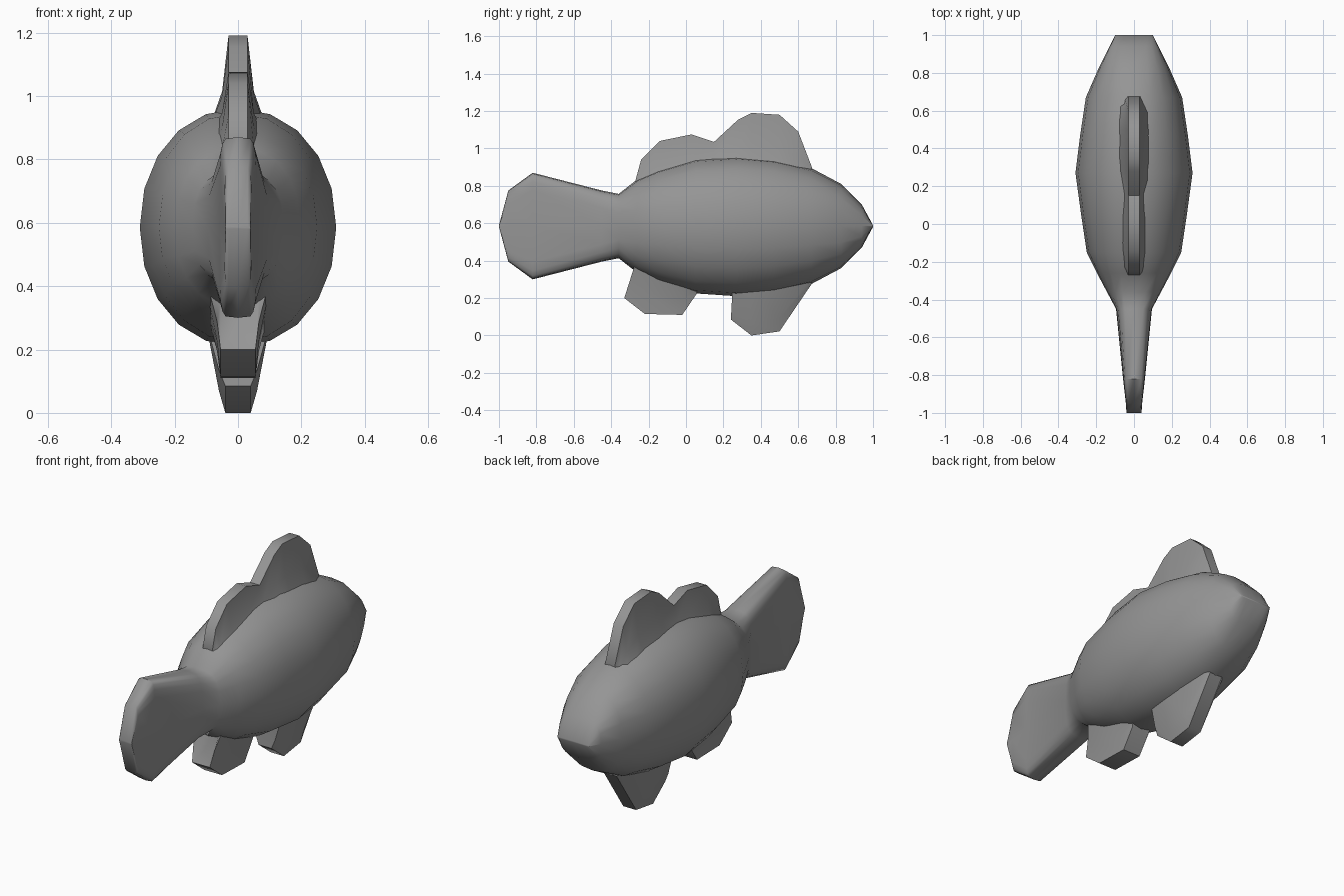
import bpy, bmesh, math

cube = bpy.data.objects.get("Cube")
if cube:
    bpy.data.objects.remove(cube)

grey = bpy.data.materials.new("plain grey")
grey.use_nodes = True
colour = (0.3, 0.3, 0.3, 1)
grey.diffuse_color = colour
grey.node_tree.nodes["Principled BSDF"].inputs["Base Color"].default_value = colour


def loft(name, sections, closed, angle):
    """Skin a list of equally long cross-sections and cap both ends."""
    bm = bmesh.new()
    rings = [[bm.verts.new(p) for p in s] for s in sections]
    n = len(rings[0])
    for a, b in zip(rings, rings[1:]):
        for i in range(n if closed else n - 1):
            j = (i + 1) % n
            bm.faces.new((a[i], a[j], b[j], b[i]))
    bm.faces.new(rings[0])
    bm.faces.new(rings[-1])
    bmesh.ops.remove_doubles(bm, verts=bm.verts, dist=0.0005)
    bmesh.ops.dissolve_degenerate(bm, edges=bm.edges, dist=0.0005)
    bmesh.ops.recalc_face_normals(bm, faces=bm.faces)
    mesh = bpy.data.meshes.new(name)
    bm.to_mesh(mesh)
    bm.free()
    mesh.materials.append(grey)
    ob = bpy.data.objects.new(name, mesh)
    bpy.context.collection.objects.link(ob)
    bpy.ops.object.select_all(action="DESELECT")
    ob.select_set(True)
    bpy.context.view_layer.objects.active = ob
    bpy.ops.object.shade_smooth_by_angle(angle=math.radians(angle))
    return ob


MID = 0.585


def oval(y, w, h, power):
    """Cross-section of the body; a higher power is boxier."""
    pts = []
    for i in range(20):
        a = math.tau * i / 20
        c, s = math.cos(a), math.sin(a)
        x = math.copysign(abs(c) ** (2 / power), c) * w
        z = math.copysign(abs(s) ** (2 / power), s) * h
        pts.append((x, y, MID + z))
    return pts


# Body and tail: y, half width, half height, boxiness
stations = [
    (1.0, 0.10, 0.004, 4), (0.94, 0.13, 0.115, 3.2), (0.83, 0.185, 0.225, 2.5),
    (0.67, 0.255, 0.31, 2.1), (0.47, 0.285, 0.358, 2.1), (0.27, 0.31, 0.375, 2.1),
    (0.05, 0.28, 0.36, 2.1), (-0.15, 0.25, 0.3, 2.1), (-0.26, 0.196, 0.25, 2.3),
    (-0.36, 0.143, 0.172, 2.8), (-0.45, 0.095, 0.19, 3.5), (-0.82, 0.058, 0.285, 6),
    (-0.95, 0.043, 0.19, 7), (-1.0, 0.04, 0.004, 8),
]
loft("body_and_tail", [oval(*s) for s in stations], True, 50)


def fin(name, tips, root_start, root_end, tip_w, mid_w, root_w, mid=0.5):
    """Fin from a rim outline in (y, z) and a hidden root line in the body."""
    sections = []
    first, last = tips[0][0], tips[-1][0]
    for y, z in tips:
        t = min(max((y - first) / (last - first), 0), 1)
        ry, rz = [a + (b - a) * t for a, b in zip(root_start, root_end)]
        # the root line arches with the body
        rz += math.sin(math.pi * t) * (0.09 if z > MID else -0.03)
        my, mz = ry + (y - ry) * mid, rz + (z - rz) * mid
        half = [(root_w, ry, rz), (mid_w, my, mz), (tip_w, y, z)]
        sections.append(half + [(-x, b, c) for x, b, c in reversed(half)])
    return loft(name, sections, True, 50)


# Two-lobed back fin
fin("dorsal_fin",
    [(-0.27, 0.83), (-0.24, 0.94), (-0.14, 1.04), (0.03, 1.075), (0.15, 1.035),
     (0.28, 1.155), (0.35, 1.19), (0.5, 1.18), (0.6, 1.09), (0.675, 0.895)],
    (-0.25, 0.74), (0.66, 0.82), 0.03, 0.05, 0.10, 0.45)

# Belly fins
fin("anal_fin",
    [(-0.26, 0.345), (-0.33, 0.2), (-0.22, 0.115), (-0.02, 0.11), (0.055, 0.22)],
    (-0.26, 0.42), (0.08, 0.32), 0.055, 0.066, 0.10, 0.6)
fin("pelvic_fin",
    [(0.25, 0.2), (0.24, 0.085), (0.35, 0.0), (0.5, 0.022), (0.675, 0.28)],
    (0.25, 0.28), (0.64, 0.35), 0.04, 0.06, 0.10, 0.75)
